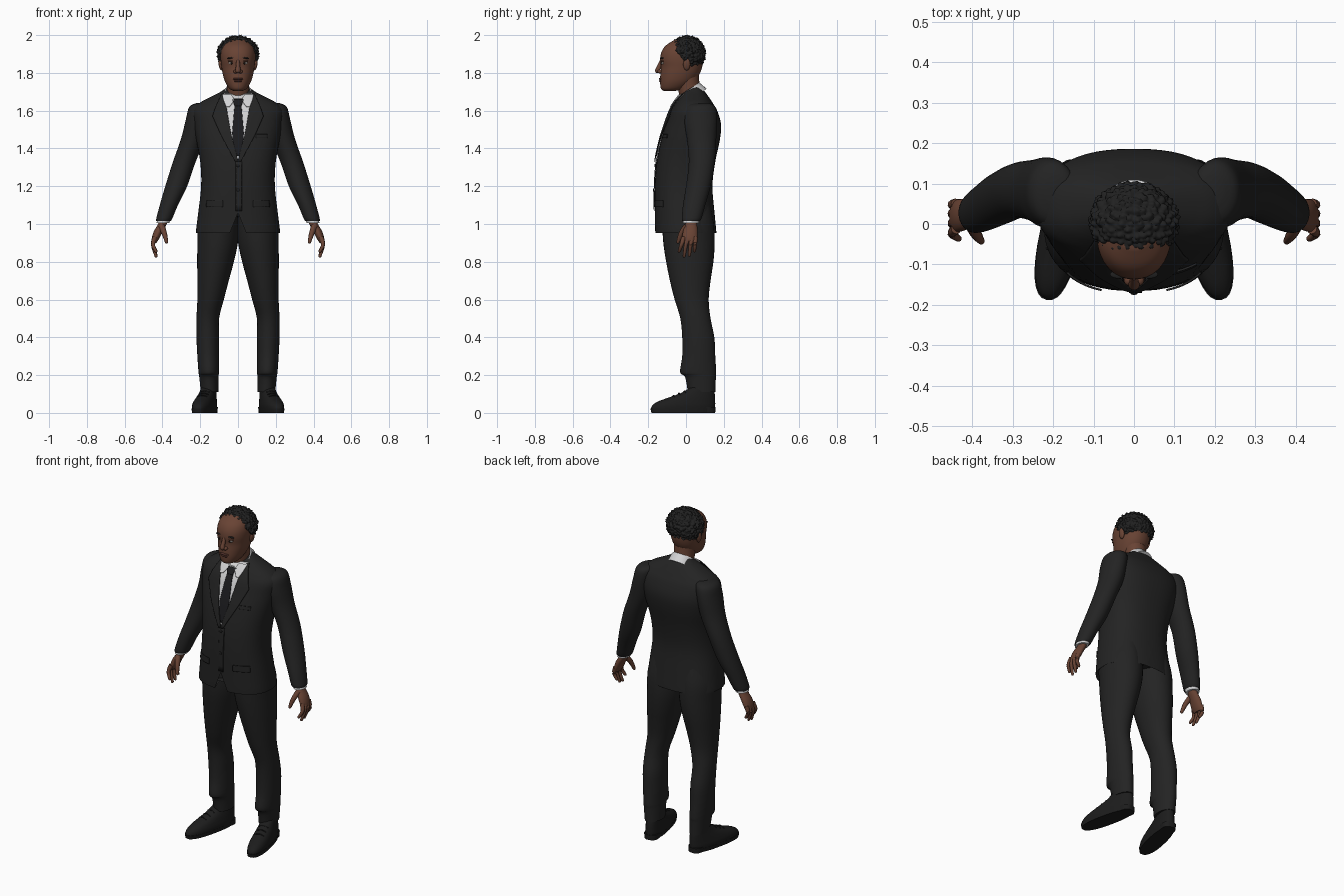
import bpy, bmesh, math
from mathutils import Matrix, Vector, noise

cube = bpy.data.objects.get("Cube")
if cube:
    bpy.data.objects.remove(cube, do_unlink=True)


def material(name, *rgb):
    mat = bpy.data.materials.new(name)
    mat.use_nodes = True
    mat.diffuse_color = (*rgb, 1)
    shader = mat.node_tree.nodes["Principled BSDF"]
    shader.inputs["Base Color"].default_value = (*rgb, 1)
    shader.inputs["Roughness"].default_value = 0.8
    return mat


SUIT = material("suit charcoal", 0.017, 0.017, 0.017)
TIE = material("tie black", 0.011, 0.011, 0.013)
SHIRT = material("shirt white", 0.65, 0.65, 0.66)
SKIN = material("skin brown", 0.14, 0.056, 0.034)
LIPS = material("lip brown", 0.10, 0.036, 0.028)
HAIR = material("hair black", 0.015, 0.015, 0.015)
SHOE = material("shoe black", 0.012, 0.012, 0.012)
EYE = material("eye white", 0.4, 0.37, 0.34)
IRIS = material("iris dark", 0.012, 0.008, 0.006)


def finish(name, bm, mat, mirror=False, place=None, thickness=0):
    """Turn a bmesh into a smooth-shaded object, optionally mirrored across x."""
    if place:
        bm.transform(place)
    bmesh.ops.recalc_face_normals(bm, faces=bm.faces)
    mesh = bpy.data.meshes.new(name)
    bm.to_mesh(mesh)
    bm.free()
    mesh.materials.append(mat)
    mesh.polygons.foreach_set("use_smooth", [True] * len(mesh.polygons))
    mesh.set_sharp_from_angle(angle=math.radians(50))
    obj = bpy.data.objects.new(name, mesh)
    bpy.context.collection.objects.link(obj)
    if thickness:
        solid = obj.modifiers.new("thickness", 'SOLIDIFY')
        solid.thickness, solid.offset = thickness, 0
    if mirror:
        obj.modifiers.new("mirror", 'MIRROR').use_mirror_merge = False
    return obj


def smooth_rows(rows, steps=4):
    """Catmull-Rom interpolation through the rows of a table."""
    dense = []
    for i in range(len(rows) - 1):
        quad = [rows[max(i - 1, 0)], rows[i], rows[i + 1], rows[min(i + 2, len(rows) - 1)]]
        for s in range(steps):
            t = s / steps
            dense.append([b + t / 2 * (c - a + t * (2 * a - 5 * b + 4 * c - d + t * (3 * (b - c) + d - a)))
                          for a, b, c, d in zip(*quad)])
    return dense + [list(rows[-1])]


def skin_rings(bm, rings):
    loops = [[bm.verts.new(p) for p in ring] for ring in rings]
    n = len(loops[0])
    for low, high in zip(loops, loops[1:]):
        for i in range(n):
            bm.faces.new((low[i], low[(i + 1) % n], high[(i + 1) % n], high[i]))
    bm.faces.new(loops[0])
    bm.faces.new(loops[-1])


def loft(rows, sides=32, power=2.0):
    """Rows are height, centre x, half width, front y, back y."""
    bm = bmesh.new()
    rings = []
    for z, cx, rx, front, back in smooth_rows(rows):
        ring = []
        for i in range(sides):
            a = math.tau * i / sides
            c, s = math.cos(a), math.sin(a)
            x = math.copysign(abs(c) ** (2 / power), c) * rx
            y = math.copysign(abs(s) ** (2 / power), s) * (back - front) / 2
            ring.append((cx + x, (front + back) / 2 + y, z))
        rings.append(ring)
    skin_rings(bm, rings)
    return bm


def tube(name, points, mat, mirror=False, place=None, sides=10):
    """Round limb through points of x, y, z, radius with a rounded tip."""
    dense = smooth_rows(points)
    tip, before = Vector(dense[-1][:3]), Vector(dense[-2][:3])
    r = dense[-1][3]
    ahead = (tip - before).normalized()
    dense += [[*(tip + ahead * r * math.sin(a)), r * math.cos(a)] for a in (0.5, 1.0, 1.4)]
    rings = []
    for i, p in enumerate(dense):
        way = Vector(dense[min(i + 1, len(dense) - 1)][:3]) - Vector(dense[max(i - 1, 0)][:3])
        turn = way.to_track_quat('Z', 'Y')
        rings.append([Vector(p[:3]) + turn @ Vector((math.cos(a), math.sin(a), 0)) * p[3]
                      for a in (math.tau * k / sides for k in range(sides))])
    bm = bmesh.new()
    skin_rings(bm, rings)
    return finish(name, bm, mat, mirror, place)


def ball(name, centre, size, mat, mirror=False, roll=0):
    bm = bmesh.new()
    bmesh.ops.create_uvsphere(bm, u_segments=20, v_segments=12, radius=1)
    place = Matrix.Translation(centre) @ Matrix.Rotation(roll, 4, 'Y') @ Matrix.Diagonal((*size, 1))
    return finish(name, bm, mat, mirror, place)


# Jacket body with an open notch at the front hem
POWER = 2.4
JACKET = [(0.99, 0, 0.19, -0.135, 0.13), (0.957, 0, 0.218, -0.16, 0.157),
          (0.965, 0, 0.222, -0.164, 0.16), (1.05, 0, 0.212, -0.165, 0.152),
          (1.2, 0, 0.195, -0.165, 0.14), (1.33, 0, 0.2, -0.155, 0.155),
          (1.45, 0, 0.222, -0.13, 0.18), (1.53, 0, 0.235, -0.105, 0.185),
          (1.6, 0, 0.24, -0.08, 0.165), (1.64, 0, 0.205, -0.056, 0.142),
          (1.67, 0, 0.15, -0.035, 0.122), (1.7, 0, 0.092, -0.012, 0.1), (1.73, 0, 0.05, 0.02, 0.07)]
bm = loft(JACKET, 56, POWER)
for side in (-1, 1):
    bmesh.ops.bisect_plane(bm, geom=bm.verts[:] + bm.edges[:] + bm.faces[:],
                           plane_co=(0, 0, 1.06), plane_no=(side, 0, 0.4))
notch = []
for face in bm.faces:
    c = face.calc_center_median()
    if c.y < -0.05 and abs(c.x) < (1.06 - c.z) * 0.4:
        notch.append(face)
bmesh.ops.delete(bm, geom=notch, context='FACES')
finish("jacket_body", bm, SUIT)

JACKET_DENSE = smooth_rows(JACKET)


def chest_y(x, z):
    """Front surface of the jacket at x and z."""
    for a, b in zip(JACKET_DENSE, JACKET_DENSE[1:]):
        if a[0] <= z <= b[0]:
            t = (z - a[0]) / (b[0] - a[0])
            _, _, rx, front, back = [p + (q - p) * t for p, q in zip(a, b)]
            bulge = max(0, 1 - abs(x / rx) ** POWER) ** (1 / POWER)
            return (front + back) / 2 - (back - front) / 2 * bulge
    return 0


def patch(name, rows, mat, lift, mirror=False, across=10, down=8):
    """Thin cloth plate on the chest; rows are height, inner x, outer x."""
    bm = bmesh.new()
    lines = []
    for a, b in zip(rows, rows[1:]):
        for s in range(down + (b is rows[-1])):
            z, left, right = [p + (q - p) * s / down for p, q in zip(a, b)]
            xs = [left + (right - left) * i / across for i in range(across + 1)]
            lines.append([bm.verts.new((x, chest_y(x, z) - lift, z)) for x in xs])
    for up, low in zip(lines, lines[1:]):
        for i in range(across):
            bm.faces.new((up[i], low[i], low[i + 1], up[i + 1]))
    return finish(name, bm, mat, mirror, thickness=0.005)


# Shirt front, tie, lapels, pockets and buttons
patch("shirt_front", [(1.69, -0.08, 0.08), (1.47, -0.042, 0.042), (1.33, -0.004, 0.004)], SHIRT, 0.003, across=20)
patch("tie_blade", [(1.64, -0.017, 0.017), (1.48, -0.031, 0.031), (1.36, -0.02, 0.02)], TIE, 0.007)
patch("tie_knot", [(1.66, -0.03, 0.03), (1.625, -0.018, 0.018)], TIE, 0.014)
patch("lapel", [(1.69, 0.074, 0.086), (1.62, 0.061, 0.118), (1.57, 0.053, 0.135),
                (1.47, 0.035, 0.09), (1.33, -0.002, 0.015)], SUIT, 0.011, True)
patch("shirt_collar_wing", [(1.685, 0.035, 0.082), (1.655, 0.018, 0.076), (1.62, 0.045, 0.062)], SHIRT, 0.014, True)
patch("front_edge", [(1.33, -0.012, 0.02), (1.07, -0.012, 0.02)], SUIT, 0.003)
patch("pocket_flap", [(1.125, 0.08, 0.165), (1.09, 0.08, 0.168)], SUIT, 0.005, True)
patch("breast_pocket", [(1.475, 0.095, 0.155), (1.455, 0.095, 0.155)], SUIT, 0.004)
for z in (1.31, 1.18):
    ball("jacket_button", (0, chest_y(0, z) - 0.006, z), (0.009, 0.004, 0.009), SHOE)

# Shirt collar band, tilted down at the front
tilt = Matrix.Translation((0, 0.022, 1.69)) @ Matrix.Rotation(0.62, 4, 'X')
finish("shirt_collar", loft([(-0.03, 0, 0.078, -0.086, 0.086), (0.02, 0, 0.069, -0.074, 0.074)]), SHIRT, place=tilt)

# Sleeves and cuffs
finish("sleeve", loft([
    (1.64, 0.19, 0.03, 0.05, 0.12), (1.62, 0.2, 0.058, 0.0, 0.155), (1.55, 0.215, 0.062, -0.01, 0.165),
    (1.45, 0.238, 0.064, 0.005, 0.16), (1.33, 0.284, 0.06, 0.015, 0.152), (1.2, 0.327, 0.058, 0.0, 0.13),
    (1.1, 0.366, 0.048, -0.016, 0.102), (1.02, 0.393, 0.041, -0.022, 0.078), (1.03, 0.39, 0.03, -0.01, 0.065)]),
    SUIT, True)
finish("shirt_cuff", loft([(1.04, 0.388, 0.034, -0.014, 0.07), (1.005, 0.398, 0.034, -0.016, 0.07)]), SHIRT, True)

# Hands
finish("palm", loft([
    (1.03, 0.392, 0.022, 0.0, 0.056), (1.0, 0.4, 0.023, -0.004, 0.058), (0.96, 0.422, 0.024, -0.016, 0.062),
    (0.92, 0.438, 0.019, -0.02, 0.06), (0.9, 0.442, 0.01, -0.008, 0.05)], 20), SKIN, True)
for name, base, end, tip in (("index", -0.012, -0.036, 0.856), ("middle", 0.01, -0.01, 0.83),
                             ("ring", 0.031, 0.018, 0.835), ("little", 0.05, 0.045, 0.858)):
    tube(name + "_finger", [(0.44, base, 0.93, 0.013), (0.45, (base + end) / 2, 0.89, 0.011),
                            (0.434, end, tip, 0.008)], SKIN, True)
tube("thumb", [(0.405, 0.005, 0.99, 0.017), (0.39, -0.025, 0.95, 0.014), (0.378, -0.042, 0.905, 0.009)], SKIN, True)

# Trousers
finish("trouser_leg", loft([
    (1.1, 0.1, 0.09, -0.12, 0.13), (1.0, 0.105, 0.108, -0.125, 0.148), (0.9, 0.108, 0.107, -0.12, 0.152),
    (0.8, 0.119, 0.097, -0.105, 0.145), (0.7, 0.132, 0.083, -0.085, 0.13), (0.6, 0.145, 0.07, -0.06, 0.12),
    (0.5, 0.16, 0.06, -0.03, 0.13), (0.4, 0.16, 0.06, -0.02, 0.15), (0.3, 0.158, 0.057, -0.02, 0.155),
    (0.215, 0.155, 0.054, -0.031, 0.16), (0.19, 0.154, 0.051, -0.005, 0.158), (0.11, 0.15, 0.047, 0.01, 0.156)]),
    SUIT, True)

# Shoes, toes turned outward
yaw = Matrix.Translation((0.152, 0.1, 0)) @ Matrix.Rotation(0.22, 4, 'Z')
finish("shoe_sole", loft([(0, 0, 0.051, -0.29, 0.05), (0.022, 0, 0.053, -0.295, 0.055)], power=2.4), SHOE, True, yaw)
finish("shoe_heel", loft([(0, 0, 0.04, -0.04, 0.054), (0.03, 0, 0.042, -0.04, 0.056)], power=2.6), SHOE, True, yaw)
finish("shoe_upper", loft([
    (0.018, 0, 0.052, -0.293, 0.054), (0.04, 0, 0.053, -0.285, 0.056), (0.06, 0, 0.05, -0.255, 0.056),
    (0.08, 0, 0.046, -0.2, 0.055), (0.105, 0, 0.041, -0.13, 0.052), (0.14, 0, 0.036, -0.07, 0.045)], power=2.3),
    SHOE, True, yaw)
for i in range(3):
    y, z = -0.17 + 0.03 * i, 0.093 + 0.012 * i
    tube("shoe_lace", [(-0.026, y, z - 0.008, 0.003), (0, y, z, 0.003), (0.026, y, z - 0.008, 0.003)], SHOE, True, yaw, 6)

# Neck and head
tube("neck", [(0, 0.04, 1.62, 0.058), (0, 0.018, 1.71, 0.058), (0, 0.005, 1.79, 0.062)], SKIN, sides=28)
finish("head", loft([
    (1.704, 0, 0.022, -0.115, -0.06), (1.716, 0, 0.045, -0.132, -0.01), (1.75, 0, 0.067, -0.137, 0.04),
    (1.79, 0, 0.08, -0.136, 0.07), (1.83, 0, 0.087, -0.133, 0.085), (1.87, 0, 0.092, -0.137, 0.09),
    (1.91, 0, 0.091, -0.13, 0.09), (1.945, 0, 0.078, -0.107, 0.08), (1.975, 0, 0.045, -0.06, 0.05)], 40, 2.15), SKIN)

# Face
tube("nose", [(0, -0.13, 1.865, 0.009), (0, -0.14, 1.84, 0.011), (0, -0.15, 1.812, 0.014)], SKIN, sides=14)
ball("nostril", (0.014, -0.138, 1.807), (0.011, 0.014, 0.01), SKIN, True)
ball("upper_lip", (0, -0.131, 1.768), (0.028, 0.013, 0.007), LIPS)
ball("lower_lip", (0, -0.13, 1.757), (0.024, 0.013, 0.007), LIPS)
ball("eye", (0.034, -0.118, 1.852), (0.016, 0.013, 0.008), EYE, True)
ball("iris", (0.034, -0.127, 1.852), (0.006, 0.006, 0.007), IRIS, True)
ball("eyelid", (0.034, -0.12, 1.862), (0.02, 0.014, 0.006), SKIN, True)
ball("eyebrow", (0.037, -0.125, 1.879), (0.023, 0.01, 0.004), HAIR, True, 0.1)
ball("ear", (0.092, 0.004, 1.845), (0.011, 0.019, 0.032), SKIN, True, 0.15)

# Curly hair: bumpy cap tucked into the skull below the hairline
bm = bmesh.new()
bmesh.ops.create_icosphere(bm, subdivisions=6, radius=1)
centre = Vector((0, 0.006, 1.9))
for v in bm.verts:
    nearest = noise.voronoi(v.co * 6.5)[0][0]
    bump = 1.1 - 0.17 * min(nearest, 1)
    spot = Vector((v.co.x * 0.108, v.co.y * 0.095, v.co.z * 0.095))
    height, depth = spot.z + centre.z, spot.y + centre.y
    hairline = max(1.8, 1.94 - 1.15 * (depth + 0.085))
    cover = min(1, max(0, (height - hairline) / 0.012))
    v.co = centre + spot * (0.72 + (bump - 0.72) * cover)
finish("curly_hair", bm, HAIR)
